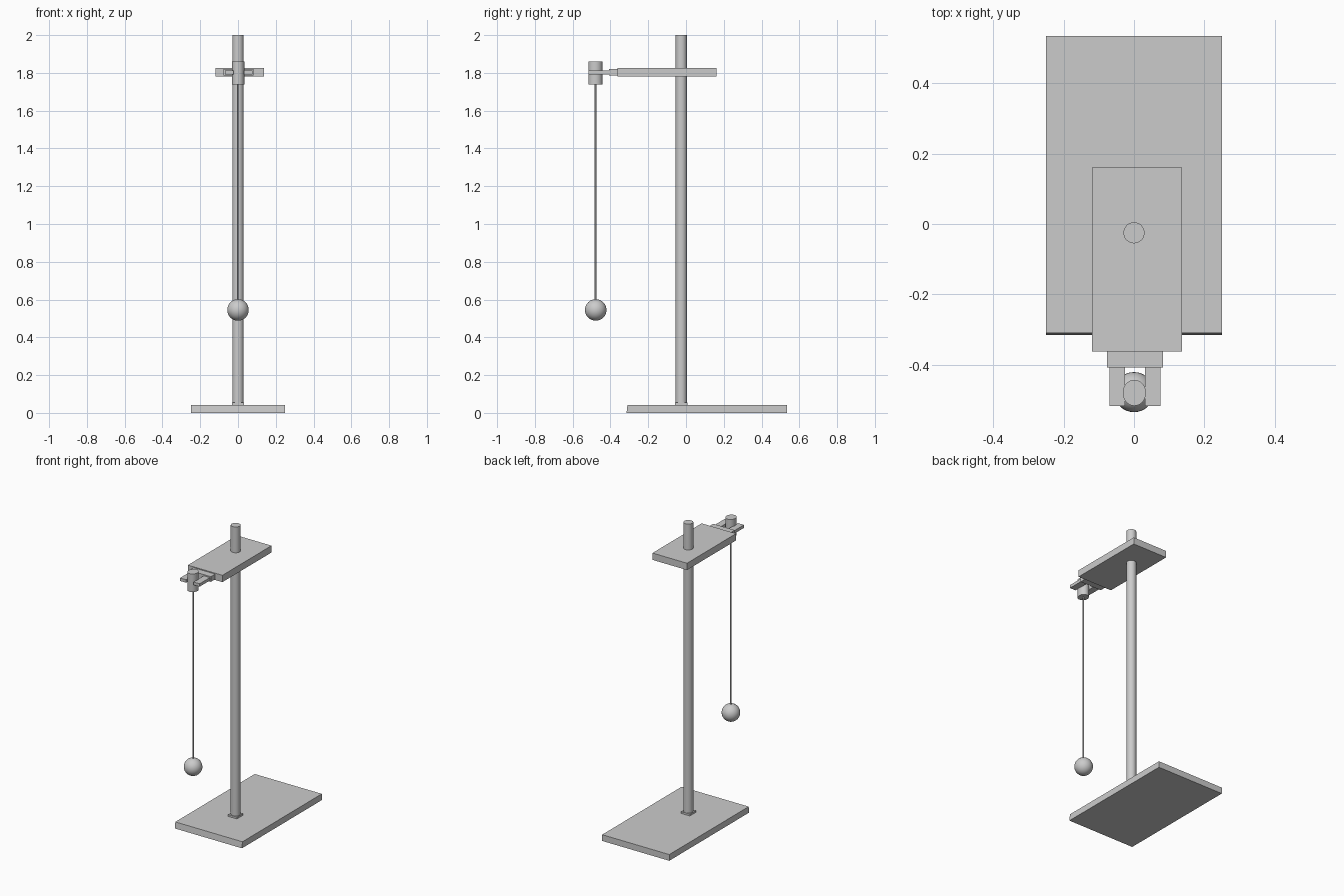
import bpy

if "Cube" in bpy.data.objects:
    bpy.data.objects.remove(bpy.data.objects["Cube"])


def box(name, x0, x1, y0, y1, z0, z1):
    bpy.ops.mesh.primitive_cube_add(size=1, location=((x0 + x1) / 2, (y0 + y1) / 2, (z0 + z1) / 2))
    ob = bpy.context.object
    ob.name = name
    ob.scale = (x1 - x0, y1 - y0, z1 - z0)
    bpy.ops.object.transform_apply(location=False, rotation=False, scale=True)
    return ob


def rod(name, x, y, r, z0, z1, sides=32, stretch=1.0):
    bpy.ops.mesh.primitive_cylinder_add(vertices=sides, radius=r, depth=z1 - z0,
                                        location=(x, y, (z0 + z1) / 2))
    ob = bpy.context.object
    ob.name = name
    ob.scale.y = stretch
    bpy.ops.object.transform_apply(location=False, rotation=False, scale=True)
    bpy.ops.object.shade_smooth_by_angle()
    return ob


# base slab, with its front face leaning back slightly
base = box("base", -0.25, 0.25, -0.315, 0.535, 0, 0.042)
for v in base.data.vertices:
    if v.co.y < 0 and v.co.z > 0:
        v.co.y += 0.005

# upright pole and its square foot
box("pole_foot", -0.033, 0.033, -0.059, 0.007, 0.04, 0.054)
rod("pole", 0, -0.025, 0.03, 0.04, 2.0)

# horizontal arm plate and stepped clamp mount
box("arm_plate", -0.12, 0.137, -0.362, 0.161, 1.78, 1.826)
box("clamp_mount", -0.077, 0.083, -0.408, -0.36, 1.785, 1.82)

# fork prongs gripping the bob holder
for name, x in (("left_prong", -0.0475), ("right_prong", 0.0535)):
    box(name, x - 0.0225, x + 0.0225, -0.517, -0.406, 1.792, 1.812)

# stopper, string and pendulum ball
rod("stopper", 0.001, -0.48, 0.033, 1.738, 1.86, stretch=1.12)
rod("string", 0.001, -0.479, 0.005, 0.59, 1.745, sides=12)
bpy.ops.mesh.primitive_uv_sphere_add(segments=32, ring_count=16, radius=0.057,
                                     location=(0, -0.478, 0.545))
bpy.context.object.name = "pendulum_ball"
bpy.ops.object.shade_smooth()
